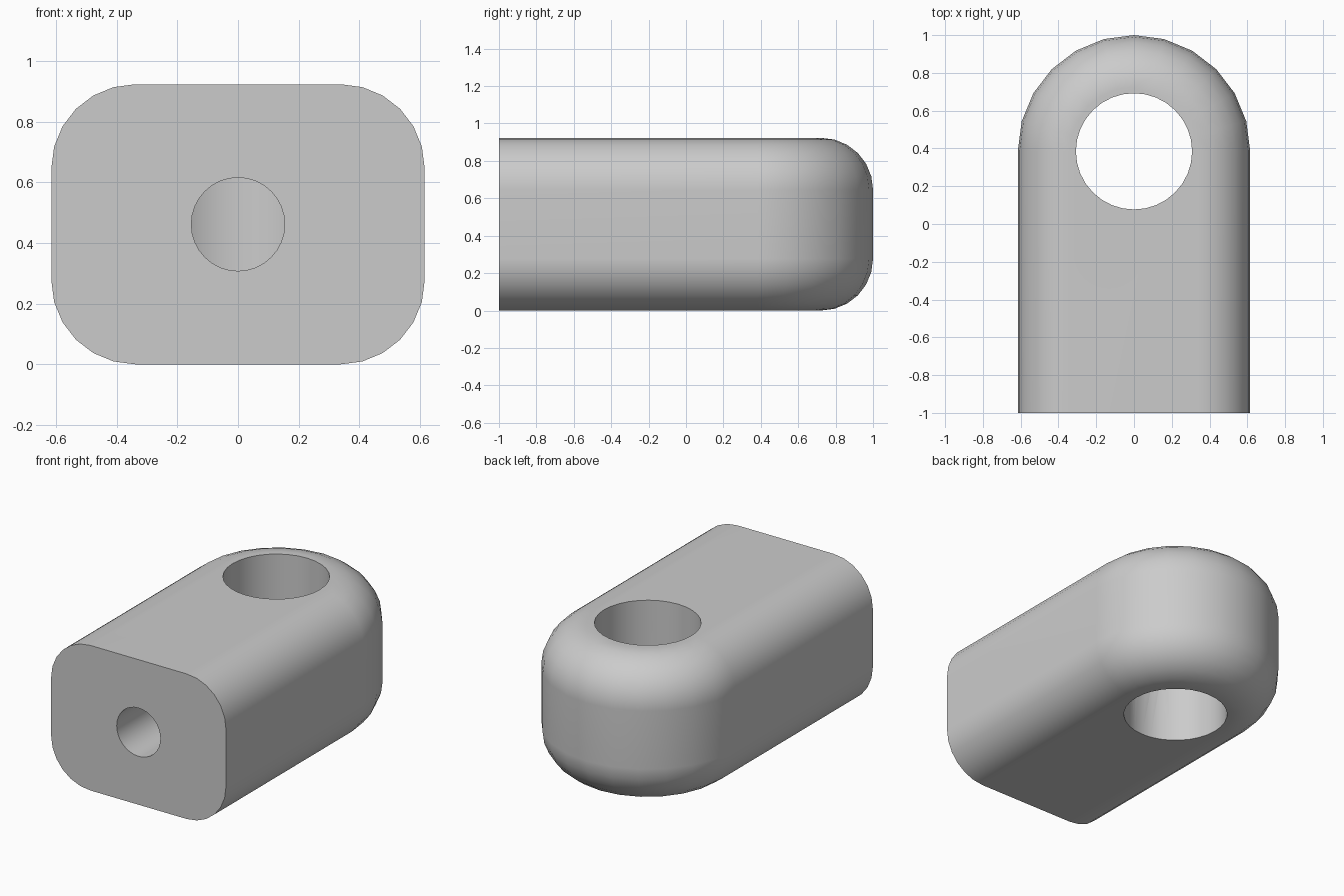
import bpy
import bmesh
import math
from mathutils import Matrix

if "Cube" in bpy.data.objects:
    bpy.data.objects.remove(bpy.data.objects["Cube"])

UNIT = 2 / 13
HALF_WIDTH = 4 * UNIT
HEIGHT = 6 * UNIT
FILLET = 1.8 * UNIT
PIVOT_Y = 1 - HALF_WIDTH
STEPS = 6      # segments per quarter turn

grey = bpy.data.materials.new("plain grey")
grey.use_nodes = True
colour = (0.6, 0.6, 0.6, 1)
grey.diffuse_color = colour
grey.node_tree.nodes["Principled BSDF"].inputs["Base Color"].default_value = colour


def make_object(name, bm):
    bmesh.ops.recalc_face_normals(bm, faces=bm.faces)
    mesh = bpy.data.meshes.new(name)
    bm.to_mesh(mesh)
    bm.free()
    mesh.materials.append(grey)
    obj = bpy.data.objects.new(name, mesh)
    bpy.context.collection.objects.link(obj)
    return obj


def outline(bm, inset, z):
    """Straight-sided outline with a round back end, drawn in by inset."""
    r = HALF_WIDTH - inset
    points = [(r, -1)]
    for i in range(2 * STEPS + 1):
        a = math.pi * i / (2 * STEPS)
        points.append((r * math.cos(a), PIVOT_Y + r * math.sin(a)))
    points.append((-r, -1))
    return [bm.verts.new((x, y, z)) for x, y in points]


# Body: outlines stacked along the rounded lower and upper edges
levels = []
for i in range(STEPS + 1):
    a = math.pi / 2 * i / STEPS
    levels.append((FILLET * (1 - math.sin(a)), FILLET * (1 - math.cos(a))))
levels += [(inset, HEIGHT - z) for inset, z in reversed(levels)]

bm = bmesh.new()
rings = [outline(bm, inset, z) for inset, z in levels]
for low, high in zip(rings, rings[1:]):
    for i in range(len(low) - 1):
        bm.faces.new((low[i], low[i + 1], high[i + 1], high[i]))
bm.faces.new(rings[0])
bm.faces.new(rings[-1])
bm.faces.new([r[0] for r in rings] + [r[-1] for r in reversed(rings)])
body = make_object("rod_end_body", bm)


def drill(name, radius, depth, matrix):
    bm = bmesh.new()
    bmesh.ops.create_cone(bm, cap_ends=True, segments=32, radius1=radius,
                          radius2=radius, depth=depth, matrix=matrix)
    cutter = make_object(name, bm)
    cut = body.modifiers.new(name, 'BOOLEAN')
    cut.operation = 'DIFFERENCE'
    cut.solver = 'EXACT'
    cut.object = cutter
    bpy.ops.object.modifier_apply(modifier=cut.name)
    bpy.data.objects.remove(cutter)


bpy.ops.object.select_all(action='DESELECT')
body.select_set(True)
bpy.context.view_layer.objects.active = body

# Upright pin hole, and the front bore that opens into it
drill("pin_hole", 2 * UNIT, 2, Matrix.Translation((0, PIVOT_Y, HEIGHT / 2)))
bore_length = PIVOT_Y + 1.1
drill("front_bore", UNIT, bore_length,
      Matrix.Translation((0, PIVOT_Y - bore_length / 2, HEIGHT / 2))
      @ Matrix.Rotation(math.pi / 2, 4, 'X'))

# Smooth rounding with flat faces kept flat
bpy.ops.object.shade_smooth_by_angle(angle=math.radians(30))
weighted = body.modifiers.new("flat_faces", 'WEIGHTED_NORMAL')
weighted.keep_sharp = True
